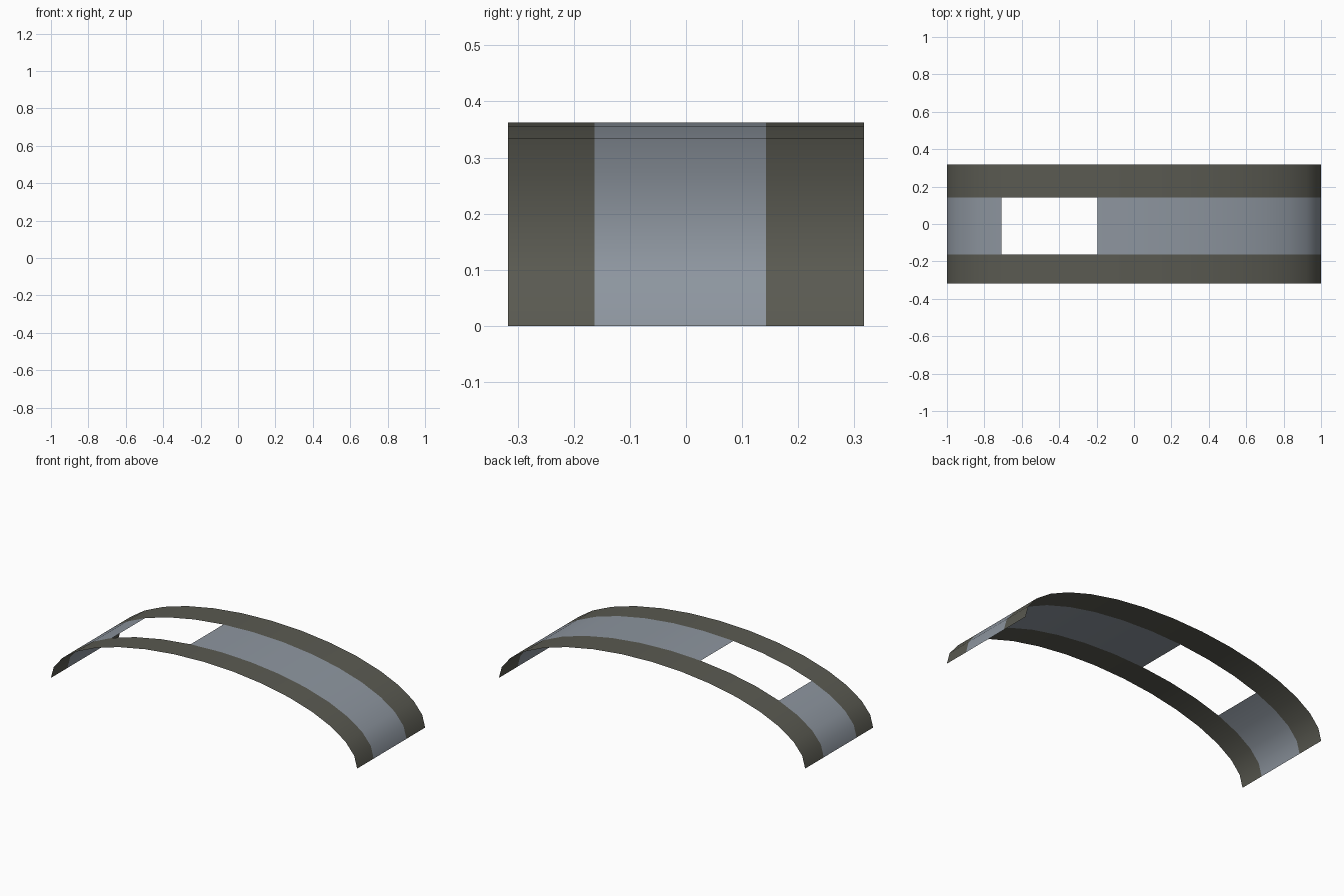
import bpy
import math

if "Cube" in bpy.data.objects:
    bpy.data.objects.remove(bpy.data.objects["Cube"])

SEGMENTS = 16      # facets along the arch
HEIGHT = 0.362


def material(name, color):
    m = bpy.data.materials.new(name)
    m.diffuse_color = (*color, 1)
    m.use_nodes = True
    m.node_tree.nodes["Principled BSDF"].inputs["Base Color"].default_value = m.diffuse_color
    return m


dark = material("dark_olive_grey", (0.102, 0.102, 0.083))
steel = material("blue_grey", (0.27, 0.305, 0.35))


def arch_strip(name, y0, y1, first, last, mat):
    """Thin half-ellipse strip between two arch steps, counted from +x."""
    verts, faces = [], []
    for i in range(first, last + 1):
        a = math.pi * i / SEGMENTS
        x, z = math.cos(a), HEIGHT * math.sin(a)
        verts += [(x, y0, z), (x, y1, z)]
    for k in range(last - first):
        b = 2 * k
        faces.append((b, b + 1, b + 3, b + 2))   # normals point outward
    mesh = bpy.data.meshes.new(name)
    mesh.from_pydata(verts, [], faces)
    mesh.materials.append(mat)
    mesh.shade_smooth()
    obj = bpy.data.objects.new(name, mesh)
    bpy.context.collection.objects.link(obj)
    return obj


# dark bands along both edges
arch_strip("front_band", -0.317, -0.163, 0, SEGMENTS, dark)
arch_strip("back_band", 0.143, 0.317, 0, SEGMENTS, dark)

# centre strip, interrupted by the rectangular opening
arch_strip("long_centre_panel", -0.163, 0.143, 0, 9, steel)
arch_strip("short_centre_panel", -0.163, 0.143, 12, SEGMENTS, steel)
